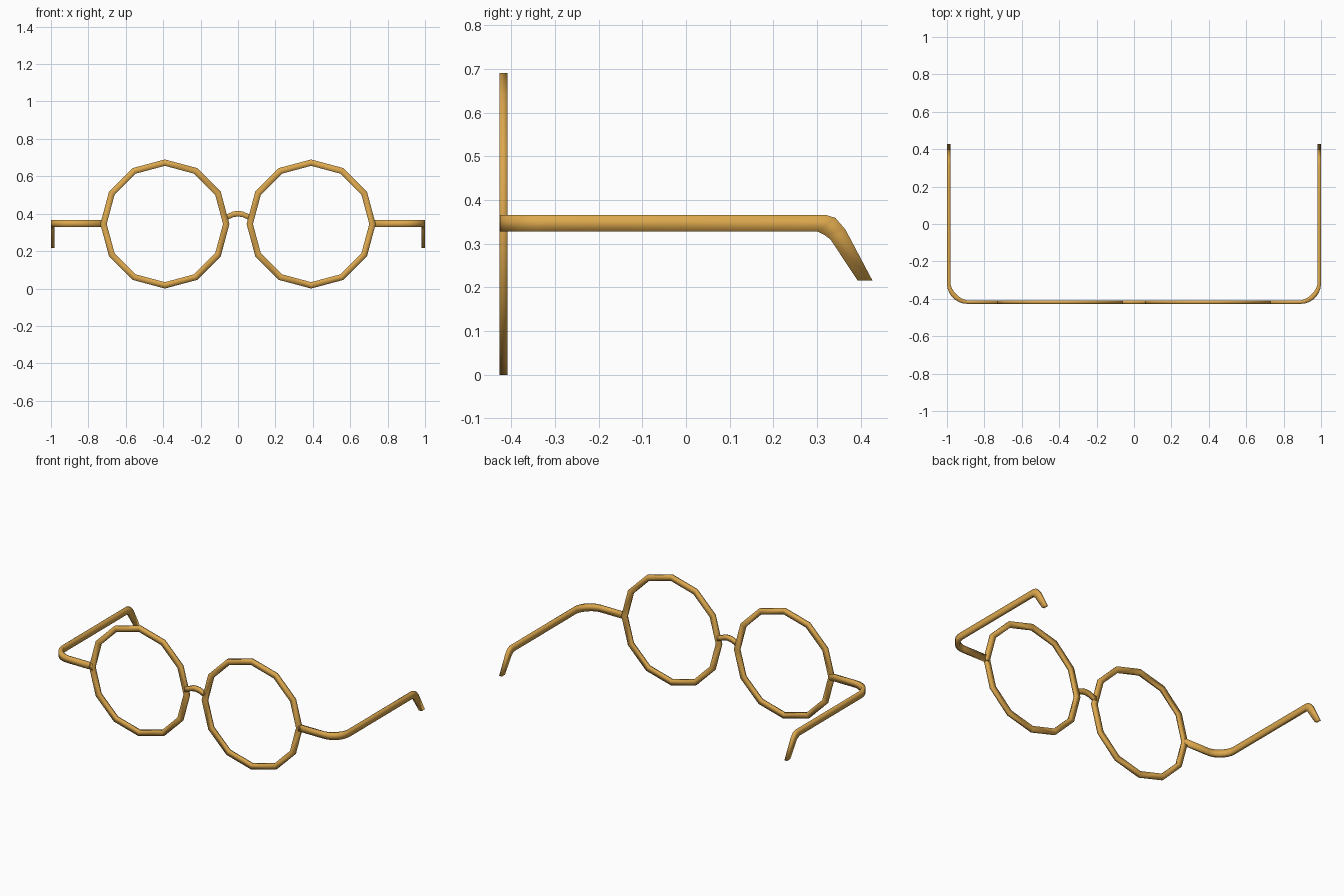
import bpy, bmesh, math
from mathutils import Vector

if "Cube" in bpy.data.objects:
    bpy.data.objects.remove(bpy.data.objects["Cube"])

gold = bpy.data.materials.new("warm gold")
gold.diffuse_color = (0.72, 0.39, 0.075, 1)
gold.use_nodes = True
gold.node_tree.nodes["Principled BSDF"].inputs["Base Color"].default_value = gold.diffuse_color

FRONT_Y, MID_Z = -0.418, 0.347   # plane of the lenses, height of the arms
HALF_D = 0.009                   # half thickness of the wire


def sweep(name, stations, closed=False, mirror=False):
    """Smooth-shaded four-sided bar; each station is (centre, half side u, half side v)."""
    bm = bmesh.new()
    rings = []
    for c, u, v in stations:
        c, u, v = Vector(c), Vector(u), Vector(v)
        rings.append([bm.verts.new(c + u * s + v * t)
                      for s, t in ((1, 1), (-1, 1), (-1, -1), (1, -1))])
    n = len(rings)
    for k in range(n if closed else n - 1):
        a, b = rings[k], rings[(k + 1) % n]
        for i in range(4):
            j = (i + 1) % 4
            bm.faces.new((a[i], a[j], b[j], b[i]))
    if not closed:
        bm.faces.new(rings[0])
        bm.faces.new(rings[-1])
    for f in bm.faces:
        f.smooth = True
    bmesh.ops.recalc_face_normals(bm, faces=bm.faces)
    me = bpy.data.meshes.new(name)
    bm.to_mesh(me)
    bm.free()
    me.materials.append(gold)
    ob = bpy.data.objects.new(name, me)
    bpy.context.collection.objects.link(ob)
    if mirror:
        ob.modifiers.new("mirror", 'MIRROR').use_axis[0] = True
    return ob


# Twelve-sided lens rims
rim = []
for i in range(12):
    a = math.radians(30 * i)
    d = Vector((math.cos(a), 0, math.sin(a)))
    rim.append((Vector((0.391, FRONT_Y, 0.345)) + d * 0.328,
                d * 0.017, (0, HALF_D, 0)))
sweep("lens_rims", rim, closed=True, mirror=True)

# Arched nose bridge
sweep("nose_bridge", [((x, FRONT_Y, z), (0, HALF_D, 0), (0, 0, h))
                      for x, z, h in ((-0.072, 0.379, 0.016), (-0.05, 0.386, 0.015),
                                      (-0.025, 0.397, 0.0155), (0, 0.400, 0.0145),
                                      (0.025, 0.397, 0.0155), (0.05, 0.386, 0.015),
                                      (0.072, 0.379, 0.016))])

# Arms: front stub, rounded corner, straight temple, bent ear tip
R = 0.10
cx, cy = 0.991 - R, FRONT_Y + R
arm = [((0.712, FRONT_Y, MID_Z), (0, -HALF_D, 0), (0, 0, 0.019))]
for i in range(8):
    t = i / 7
    a = math.radians(-90 + 90 * t)
    d = Vector((math.cos(a), math.sin(a), 0))
    h = HALF_D + 0.004 * math.sin(math.pi * t)      # slightly thicker inside the bend
    arm.append((Vector((cx, cy, MID_Z)) + d * (R + HALF_D - h), d * h, (0, 0, 0.019)))
for y, z, vy, vz in ((0.31, MID_Z, 0.009, 0.019), (0.3295, 0.3395, 0.0125, 0.0195),
                     (0.348, 0.3205, 0.017, 0.0115), (0.4095, 0.216, 0.0170, 0.0)):
    arm.append(((0.991, y, z), (HALF_D, 0, 0), (0, vy, vz)))
sweep("temple_arms", arm, mirror=True)
